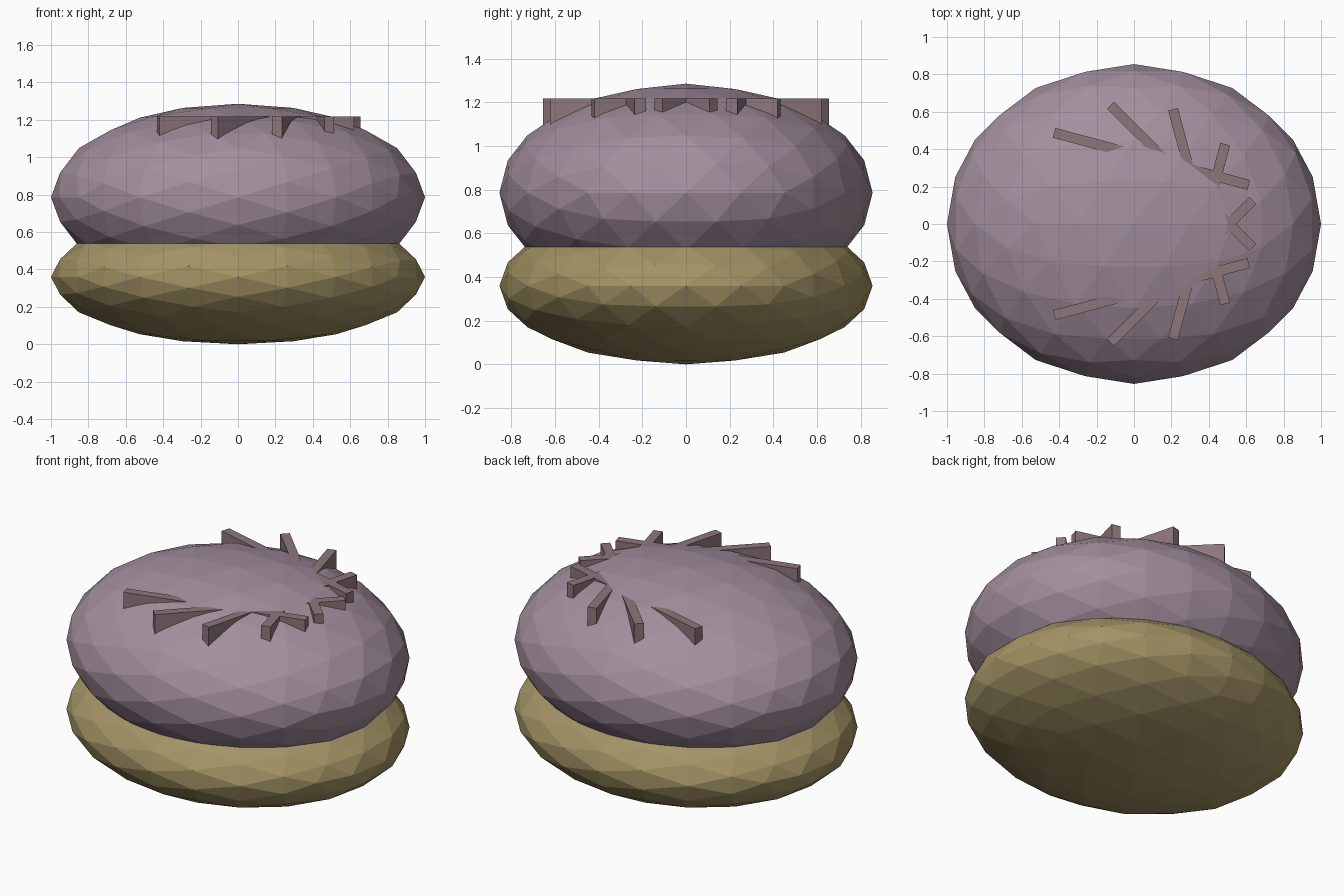
import bpy, bmesh
from math import radians, cos, sin
from mathutils import Matrix, Vector

if "Cube" in bpy.data.objects:
    bpy.data.objects.remove(bpy.data.objects["Cube"])


def material(name, color):
    mat = bpy.data.materials.new(name)
    mat.diffuse_color = (*color, 1)
    mat.use_nodes = True
    mat.node_tree.nodes["Principled BSDF"].inputs["Base Color"].default_value = mat.diffuse_color
    return mat


def add_object(name, bm, mat):
    mesh = bpy.data.meshes.new(name)
    bm.to_mesh(mesh)
    bm.free()
    mesh.materials.append(mat)
    obj = bpy.data.objects.new(name, mesh)
    bpy.context.collection.objects.link(obj)
    return obj


def shell(name, z, height, mat):
    """Faceted ellipsoid: icosphere turned edge-up, then squashed."""
    bm = bmesh.new()
    bmesh.ops.create_icosphere(bm, subdivisions=3, radius=1)
    turn = Matrix.Rotation(radians(-31.717), 4, 'Y')
    squash = Matrix.Diagonal((1, 0.855, height, 1))
    bm.transform(Matrix.Translation((0, 0, z)) @ squash @ turn)
    return add_object(name, bm, mat)


purple = material("shell_purple", (0.37, 0.275, 0.34))
tan = material("belly_tan", (0.37, 0.295, 0.13))
mauve = material("ridge_mauve", (0.27, 0.18, 0.20))

# Two overlapping shells
shell("upper_shell", 0.786, 0.50, purple)
shell("lower_shell", 0.36, 0.36, tan)

# Slanted ridges: outer ends on a ring, six per side, mirrored across y
RING, LENGTH, WIDTH, TOP, HEIGHT = 0.648, 0.45, 0.054, 1.217, 0.14
for side, label in ((1, "back"), (-1, "front")):
    for i in range(6):
        at = radians(131.2 - 30 * i)
        heading = radians(165 - 30 * i)
        end = Vector((cos(at), sin(at) , 0)) * RING
        mid = end - Vector((cos(heading), sin(heading), 0)) * LENGTH / 2
        mid.y *= side
        mid.z = TOP - HEIGHT / 2
        bm = bmesh.new()
        bmesh.ops.create_cube(bm, size=1)
        bm.transform(Matrix.Translation(mid)
                     @ Matrix.Rotation(side * heading, 4, 'Z')
                     @ Matrix.Diagonal((LENGTH, WIDTH, HEIGHT, 1)))
        add_object(f"{label}_ridge_{i + 1}", bm, mauve)
